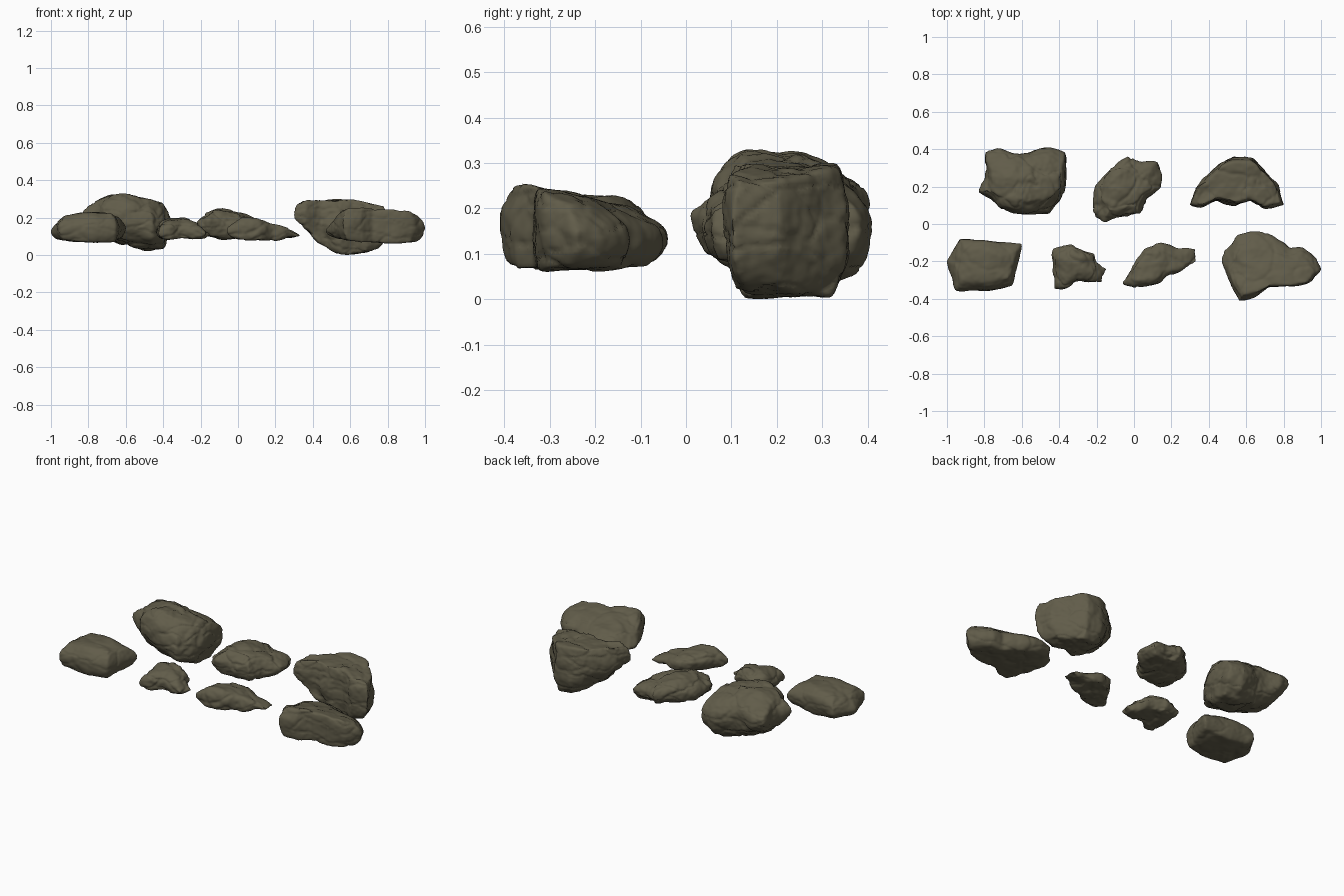
import bpy
import bmesh
from mathutils import Vector, noise

if "Cube" in bpy.data.objects:
    bpy.data.objects.remove(bpy.data.objects["Cube"], do_unlink=True)

# One weathered stone colour for all rocks
stone = bpy.data.materials.new("olive_grey_stone")
stone.use_nodes = True
colour = (0.12, 0.108, 0.068, 1)
stone.diffuse_color = colour
shader = next(n for n in stone.node_tree.nodes if n.type == 'BSDF_PRINCIPLED')
shader.inputs["Base Color"].default_value = colour
shader.inputs["Roughness"].default_value = 0.9


def heights(profile, x):
    """Top and bottom height at x, from (x, top, bottom) stations."""
    if x <= profile[0][0]:
        return profile[0][1:]
    for a, b in zip(profile, profile[1:]):
        if x <= b[0]:
            f = (x - a[0]) / (b[0] - a[0])
            return a[1] + (b[1] - a[1]) * f, a[2] + (b[2] - a[2]) * f
    return profile[-1][1:]


def loft(outline, profile, crown, foot, lean):
    """Closed shell: the outline shrinks to a crown above and a foot below.
    Crown and foot are (centre x, centre y, size along x, size along y);
    lean is the backward slope of the (top, bottom)."""
    bm = bmesh.new()
    levels = []
    for i in range(9):
        t = i / 8
        cx, cy, wide, deep = crown if t > 0.5 else foot
        k = (abs(t - 0.5) * 2) ** 2.6
        levels.append((t, cx, cy, 1 - (1 - wide) * k, 1 - (1 - deep) * k))
    for shrink in (0.5, 0.05):
        levels.insert(0, (0, *foot[:2], foot[2] * shrink, foot[3] * shrink))
        levels.append((1, *crown[:2], crown[2] * shrink, crown[3] * shrink))
    rings = []
    for t, cx, cy, wide, deep in levels:
        ring = []
        for px, py in outline:
            x, y = cx + (px - cx) * wide, cy + (py - cy) * deep
            top, bottom = heights(profile, x)
            top += lean[0] * (y - crown[1])
            bottom += lean[1] * (y - foot[1])
            ring.append(bm.verts.new((x, y, bottom + (top - bottom) * t)))
        rings.append(ring)
    count = len(outline)
    for low, high in zip(rings, rings[1:]):
        for i in range(count):
            j = (i + 1) % count
            bm.faces.new((low[i], low[j], high[j], high[i]))
    bm.faces.new(rings[0])
    bm.faces.new(rings[-1])
    bmesh.ops.recalc_face_normals(bm, faces=bm.faces)
    return bm


def weather(point, rough):
    """Lumps, chipped facets, layered cracks and fine grain."""
    lumps = noise.fractal(point * 7, 1.0, 2.0, 3) * 0.008
    chips = (0.45 - noise.voronoi(point * 10)[0][0]) * 0.014
    layered = Vector((point.x * 4, point.y * 4, point.z * 13))
    near = noise.voronoi(layered + Vector((0, 0, lumps * 60)))[0]
    crack = max(0, 1 - (near[1] - near[0]) * 9) * -0.006
    grain = noise.noise(point * 45) * 0.0025
    return (lumps + chips + crack + grain) * rough


def rock(name, outline, profile, crown, foot, lean=(0, 0), rough=1.0):
    mesh = bpy.data.meshes.new(name)
    bm = loft(outline, profile, crown, foot, lean)
    bm.to_mesh(mesh)
    bm.free()
    obj = bpy.data.objects.new(name, mesh)
    bpy.context.collection.objects.link(obj)
    # Even out the shell into a dense skin
    remesh = obj.modifiers.new("skin", 'REMESH')
    remesh.mode = 'VOXEL'
    remesh.voxel_size = 0.0085
    graph = bpy.context.evaluated_depsgraph_get()
    skin = bpy.data.meshes.new_from_object(obj.evaluated_get(graph))
    obj.modifiers.clear()
    obj.data = skin
    bpy.data.meshes.remove(mesh)
    skin.name = name
    # Carve the surface
    bm = bmesh.new()
    bm.from_mesh(skin)
    for _ in range(3):
        bmesh.ops.smooth_vert(bm, verts=bm.verts, factor=0.5,
                              use_axis_x=True, use_axis_y=True, use_axis_z=True)
    bm.normal_update()
    moves = [v.normal * weather(v.co, rough) for v in bm.verts]
    for v, move in zip(bm.verts, moves):
        v.co += move
    # Make good the size lost to smoothing and carving
    wanted = [[p[0] for p in outline], [p[1] for p in outline],
              [h for p in profile for h in p[1:]]]
    for axis, values in enumerate(wanted):
        now = [v.co[axis] for v in bm.verts]
        low, high = min(now), max(now)
        scale = (max(values) - min(values)) / (high - low)
        for v in bm.verts:
            v.co[axis] = min(values) + (v.co[axis] - low) * scale
    bm.to_mesh(skin)
    bm.free()
    skin.materials.clear()
    skin.materials.append(stone)
    skin.shade_smooth()


# Back row
rock("back_right_boulder",
     [(-.83, .17), (-.79, .24), (-.79, .38), (-.72, .4), (-.65, .38), (-.56, .38),
      (-.45, .41), (-.37, .38), (-.37, .3), (-.36, .22), (-.4, .12), (-.46, .05),
      (-.6, .05), (-.72, .07), (-.76, .13)],
     [(-.82, .27, .16), (-.74, .3, .1), (-.62, .33, .05), (-.5, .3, .02),
      (-.4, .27, .025), (-.36, .26, .09)],
     (-.6, .17, .85, .35), (-.5, .25, .8, .42))

rock("back_middle_rock",
     [(-.22, .1), (-.2, .2), (-.12, .3), (-.03, .36), (.05, .33), (.14, .34),
      (.15, .2), (.08, .14), (.04, .05), (-.05, .04), (-.16, .01), (-.21, .05)],
     [(-.22, .21, .12), (-.12, .25, .09), (0, .24, .08), (.08, .21, .08),
      (.15, .18, .1)],
     (-.06, .17, .65, .6), (-.03, .16, .78, .82), (-.08, .06), 1.25)

rock("back_left_boulder",
     [(.3, .1), (.33, .2), (.4, .26), (.46, .33), (.53, .36), (.63, .36), (.7, .29),
      (.77, .21), (.8, .1), (.7, .08), (.62, .13), (.54, .1), (.45, .13), (.36, .09)],
     [(.3, .26, .16), (.35, .3, .13), (.43, .3, .07), (.53, .3, .005), (.6, .3, 0),
      (.7, .28, .02), (.8, .26, .05)],
     (.57, .21, .92, .85), (.62, .22, .7, .75), (0, 0), .9)

# Front row
rock("front_right_boulder",
     [(-1, -.21), (-.97, -.15), (-.93, -.08), (-.77, -.09), (-.6, -.11), (-.61, -.18),
      (-.65, -.33), (-.77, -.36), (-.95, -.36), (-.97, -.29)],
     [(-1, .16, .09), (-.95, .2, .08), (-.88, .225, .07), (-.78, .23, .065),
      (-.68, .23, .065), (-.6, .18, .09)],
     (-.78, -.22, .82, .65), (-.78, -.24, .88, .85), (0, .04), .6)

rock("front_middle_right_rock",
     [(-.44, -.13), (-.33, -.11), (-.27, -.15), (-.21, -.16), (-.2, -.21), (-.15, -.24),
      (-.17, -.32), (-.23, -.31), (-.3, -.31), (-.36, -.35), (-.43, -.35),
      (-.43, -.25), (-.44, -.18)],
     [(-.44, .16, .09), (-.36, .2, .08), (-.28, .2, .08), (-.22, .17, .08),
      (-.16, .13, .08)],
     (-.32, -.22, .65, .5), (-.31, -.24, .82, .85), (0, .08), 1.1)

rock("front_middle_left_rock",
     [(-.06, -.32), (0, -.22), (.06, -.13), (.14, -.1), (.24, -.13), (.32, -.13),
      (.33, -.2), (.25, -.25), (.18, -.27), (.12, -.32), (0, -.34)],
     [(-.06, .15, .09), (.02, .2, .08), (.12, .195, .075), (.22, .16, .075),
      (.32, .12, .08)],
     (.1, -.23, .78, .65), (.12, -.23, .82, .88), (-.12, .08))

rock("front_left_boulder",
     [(.47, -.2), (.48, -.14), (.52, -.11), (.55, -.06), (.62, -.04), (.72, -.06),
      (.79, -.1), (.83, -.13), (.9, -.13), (.97, -.19), (1, -.24), (.94, -.31),
      (.86, -.33), (.72, -.34), (.66, -.38), (.56, -.41), (.52, -.33)],
     [(.47, .17, .1), (.54, .235, .09), (.66, .255, .07), (.8, .25, .06),
      (.92, .24, .065), (1, .21, .08)],
     (.74, -.31, .88, .65), (.74, -.28, .88, .85), (-.22, .05), .7)
